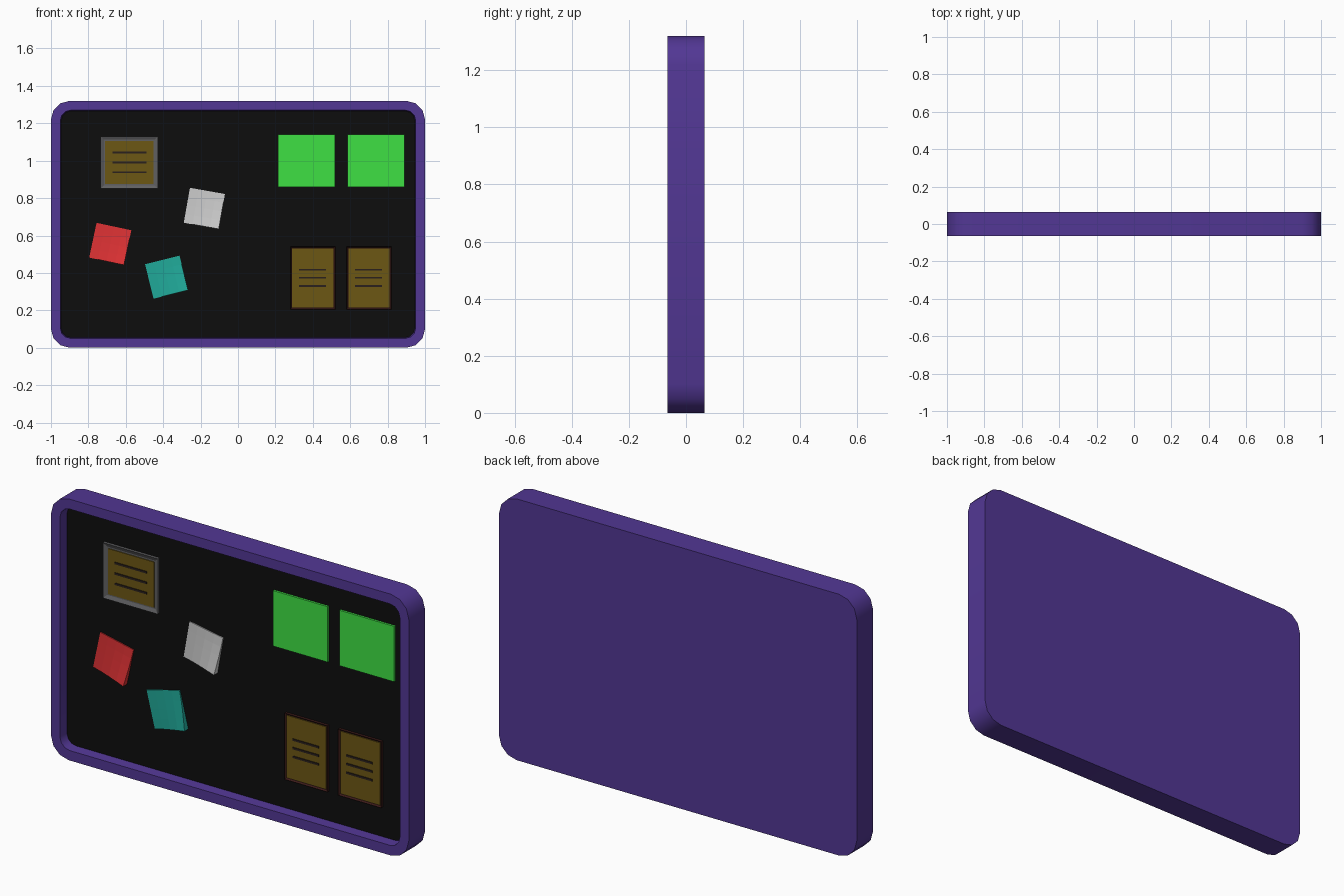
import bpy, bmesh, math

if "Cube" in bpy.data.objects:
    bpy.data.objects.remove(bpy.data.objects["Cube"])


def material(name, rgb):
    # 0-255 screen colour to linear
    lin = [(c / 255 / 12.92) if c < 11 else ((c / 255 + 0.055) / 1.055) ** 2.4 for c in rgb]
    m = bpy.data.materials.new(name)
    m.diffuse_color = (*lin, 1)
    m.use_nodes = True
    m.node_tree.nodes["Principled BSDF"].inputs["Base Color"].default_value = m.diffuse_color
    return m


PURPLE = material("purple", (82, 55, 148))
BLACK = material("black", (13, 13, 13))
GREEN = material("green", (62, 224, 68))
RED = material("red", (222, 50, 52))
TEAL = material("teal", (32, 168, 152))
WHITE = material("white", (190, 190, 190))
GREY = material("grey", (96, 96, 98))
GOLD = material("gold", (108, 87, 20))
BROWN = material("brown", (58, 26, 24))
INK = material("ink", (42, 32, 28))

FLOOR = -0.015   # front surface of the black board


def finish(name, bm, mat):
    bmesh.ops.recalc_face_normals(bm, faces=bm.faces[:])
    me = bpy.data.meshes.new(name)
    bm.to_mesh(me)
    bm.free()
    me.materials.append(mat)
    ob = bpy.data.objects.new(name, me)
    bpy.context.collection.objects.link(ob)
    return ob


def rounded_loop(bm, hw, hh, r, y, segs=3, cz=0.66):
    loop = []
    for i, (sx, sz) in enumerate([(1, 1), (-1, 1), (-1, -1), (1, -1)]):
        for k in range(segs + 1):
            a = math.pi / 2 * (i + k / segs)
            loop.append(bm.verts.new((sx * (hw - r) + r * math.cos(a), y,
                                      cz + sz * (hh - r) + r * math.sin(a))))
    return loop


def shell(name, loops, mat):
    # skin a list of rounded rectangles, capped at both ends
    bm = bmesh.new()
    rings = [rounded_loop(bm, *l) for l in loops]
    n = len(rings[0])
    for a, b in zip(rings, rings[1:]):
        for i in range(n):
            j = (i + 1) % n
            bm.faces.new((a[i], a[j], b[j], b[i]))
    bm.faces.new(rings[0])
    bm.faces.new(rings[-1])
    ob = finish(name, bm, mat)
    bpy.ops.object.select_all(action='DESELECT')
    ob.select_set(True)
    bpy.context.view_layer.objects.active = ob
    bpy.ops.object.shade_smooth_by_angle(angle=math.radians(40))
    return ob


def slab(name, x0, x1, z0, z1, front, mat, border=0, back=-0.01):
    # flat box on the board; a border leaves a raised rim round a sunken face
    bm = bmesh.new()
    bmesh.ops.create_cube(bm, size=1)
    for v in bm.verts:
        v.co = ((x0 + x1) / 2 + v.co.x * (x1 - x0),
                (front + back) / 2 + v.co.y * (back - front),
                (z0 + z1) / 2 + v.co.z * (z1 - z0))
    if border:
        face = min(bm.faces, key=lambda f: f.calc_center_median().y)
        bmesh.ops.inset_region(bm, faces=[face], thickness=border)
        for v in face.verts:
            v.co.y += 0.008
    return finish(name, bm, mat)


def certificate(name, x0, x1, z0, z1, border, mat, lines):
    slab(name + "_frame", x0, x1, z0, z1, -0.029, mat, border)
    slab(name + "_paper", x0 + border, x1 - border, z0 + border, z1 - border, -0.025, GOLD)
    lx0, lx1, zs = lines
    for i, z in enumerate(zs):
        slab(f"{name}_line_{i + 1}", lx0, lx1, z - 0.005, z + 0.005, -0.029, INK)


def sticky_note(name, cx, cz, size, degrees, mat, n=4):
    # square note whose lower right corner lifts off the board
    bm = bmesh.new()
    a = math.radians(degrees)

    def layer(front):
        rows = []
        for j in range(n + 1):
            row = []
            for i in range(n + 1):
                u, v = i / n, j / n
                x, z = (u - 0.5) * size, (v - 0.5) * size
                y = FLOOR - 0.005 - 0.026 * (u * (1 - v)) ** 1.5 if front else FLOOR + 0.003
                row.append(bm.verts.new((cx + x * math.cos(a) - z * math.sin(a), y,
                                         cz + x * math.sin(a) + z * math.cos(a))))
            rows.append(row)
        for j in range(n):
            for i in range(n):
                bm.faces.new((rows[j][i], rows[j][i + 1], rows[j + 1][i + 1], rows[j + 1][i]))
        return rows

    f, b = layer(True), layer(False)

    def rim(g):
        return (g[0][:-1] + [r[-1] for r in g[:-1]]
                + g[-1][:0:-1] + [r[0] for r in g[:0:-1]])

    rf, rb = rim(f), rim(b)
    for i in range(len(rf)):
        j = (i + 1) % len(rf)
        bm.faces.new((rf[i], rf[j], rb[j], rb[i]))
    return finish(name, bm, mat)


# purple tray with raised rim, and the black board inside it
shell("board_frame", [(1, 0.66, 0.1, 0.065), (1, 0.66, 0.1, -0.065),
                      (0.95, 0.61, 0.055, -0.065), (0.945, 0.605, 0.05, -0.010)], PURPLE)
shell("board_surface", [(0.947, 0.607, 0.052, -0.005), (0.947, 0.607, 0.052, FLOOR)], BLACK)

# green cards
for i, x in enumerate((0.213, 0.585)):
    slab(f"green_card_{i + 1}", x, x + 0.306, 0.86, 1.14, -0.026, GREEN)

# framed certificates
certificate("large_certificate", -0.735, -0.428, 0.85, 1.13, 0.025, GREY,
            (-0.67, -0.49, (1.043, 0.99, 0.938)))
for i, x in enumerate((0.28, 0.58)):
    certificate(f"small_certificate_{i + 1}", x, x + 0.24, 0.205, 0.54, 0.01, BROWN,
                (x + 0.045, x + 0.19, (0.417, 0.374, 0.33)))

# sticky notes
sticky_note("white_note", -0.18, 0.745, 0.19, -10, WHITE)
sticky_note("red_note", -0.683, 0.555, 0.19, -12, RED)
sticky_note("teal_note", -0.382, 0.377, 0.19, 14, TEAL)
